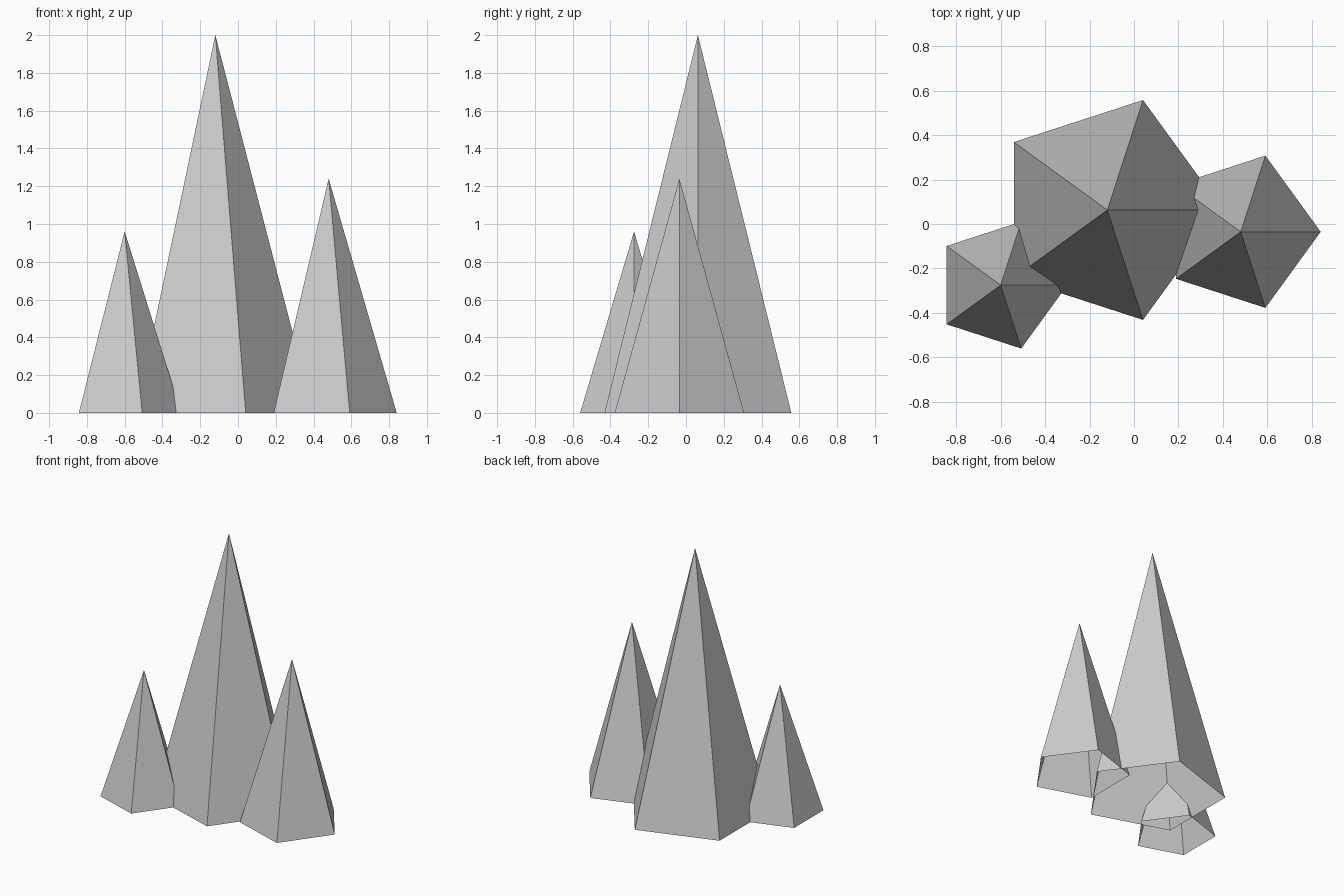
import bpy
import bmesh
from math import cos, sin, tau

if "Cube" in bpy.data.objects:
    bpy.data.objects.remove(bpy.data.objects["Cube"])

stone = bpy.data.materials.new("light grey")
stone.diffuse_color = (0.6, 0.6, 0.6, 1)
stone.use_nodes = True
stone.node_tree.nodes["Principled BSDF"].inputs["Base Color"].default_value = stone.diffuse_color


def spire(name, x, y, radius, height, sides=5):
    """Flat-faced pointed cone, open underneath, with one corner facing +x."""
    bm = bmesh.new()
    apex = bm.verts.new((x, y, height))
    ring = [bm.verts.new((x + radius * cos(tau * i / sides),
                          y + radius * sin(tau * i / sides), 0))
            for i in range(sides)]
    for i in range(sides):
        bm.faces.new((ring[i], ring[(i + 1) % sides], apex))
    mesh = bpy.data.meshes.new(name)
    bm.to_mesh(mesh)
    bm.free()
    mesh.materials.append(stone)
    bpy.context.collection.objects.link(bpy.data.objects.new(name, mesh))


# Tall centre spire with a smaller one on each side
spire("centre_spire", -0.12, 0.063, 0.52, 2.0)
spire("right_spire", 0.48, -0.035, 0.36, 1.24)
spire("left_spire", -0.60, -0.275, 0.30, 0.96)
